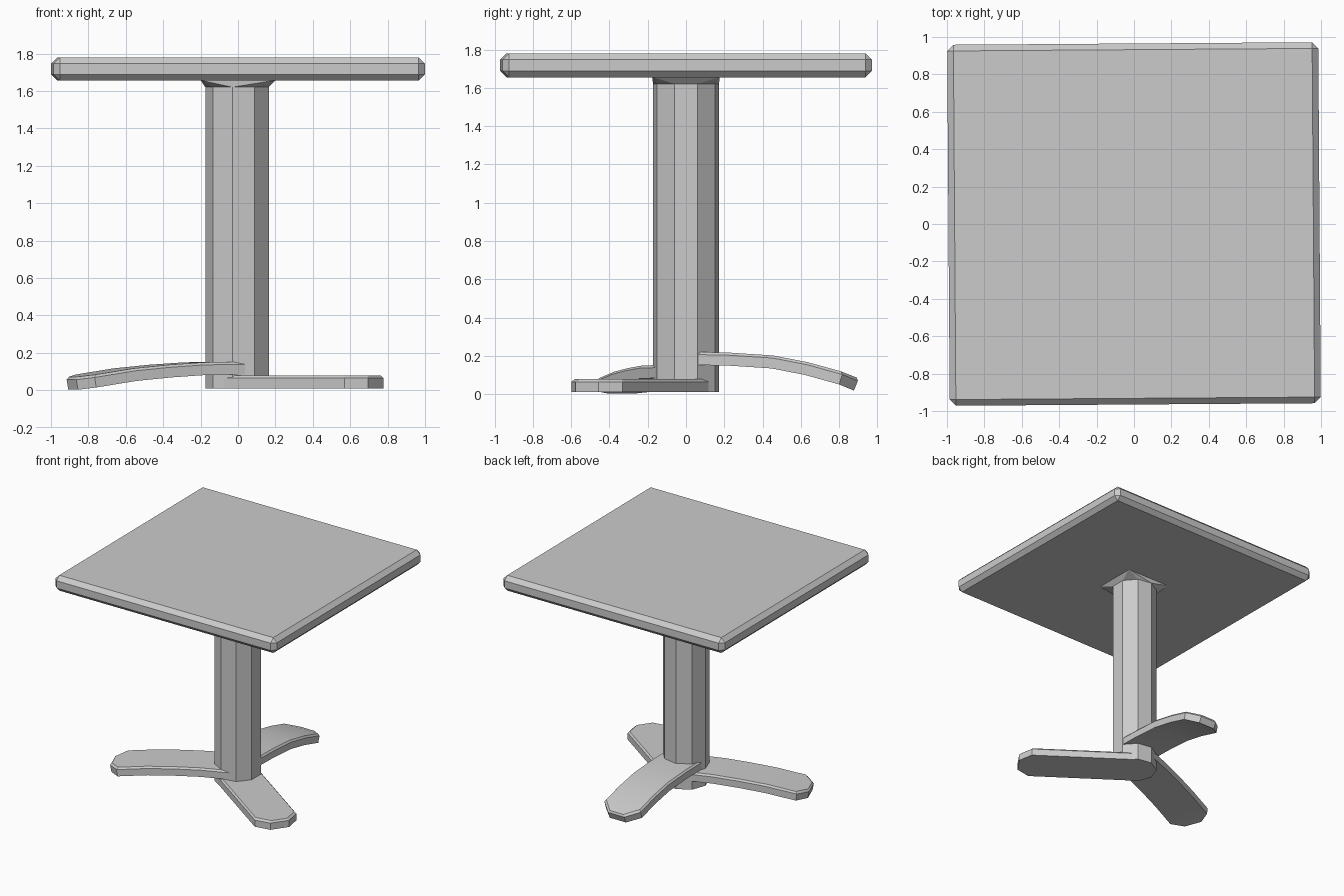
import bpy, bmesh, math
from mathutils import Matrix, Vector

if "Cube" in bpy.data.objects:
    bpy.data.objects.remove(bpy.data.objects["Cube"])


def make_object(name, bm):
    bmesh.ops.recalc_face_normals(bm, faces=bm.faces[:])
    mesh = bpy.data.meshes.new(name)
    bm.to_mesh(mesh)
    bm.free()
    ob = bpy.data.objects.new(name, mesh)
    bpy.context.collection.objects.link(ob)
    return ob


def ring_points(n, r, z, start):
    return [Vector((r * math.cos(start + i * math.tau / n),
                    r * math.sin(start + i * math.tau / n), z)) for i in range(n)]


# Tabletop: chamfered slab, turned very slightly
bm = bmesh.new()
bmesh.ops.create_cube(bm, size=1)
bmesh.ops.scale(bm, vec=(1.984, 1.93, 0.125), verts=bm.verts)
bmesh.ops.bevel(bm, geom=bm.edges[:], offset=0.033, segments=1,
                profile=0.5, affect='EDGES')
bmesh.ops.transform(bm, verts=bm.verts, matrix=Matrix.Translation((0, 0, 1.7175))
                    @ Matrix.Rotation(math.radians(0.4), 4, 'Z'))
make_object("tabletop", bm)

# Column: nine-sided post
bm = bmesh.new()
low = [bm.verts.new(p) for p in ring_points(9, 0.175, 0.01, math.pi)]
high = [bm.verts.new(p) for p in ring_points(9, 0.175, 1.62, math.pi)]
bm.faces.new(low)
bm.faces.new(high)
for i in range(9):
    j = (i + 1) % 9
    bm.faces.new((low[i], low[j], high[j], high[i]))
make_object("column", bm)

# Flare from the post to a square under the tabletop
bm = bmesh.new()
for p in ring_points(9, 0.175, 1.62, math.pi):
    bm.verts.new(p)
for x in (-0.2, 0.2):
    for y in (-0.176, 0.176):
        bm.verts.new((x, y, 1.657))
bmesh.ops.convex_hull(bm, input=bm.verts[:])
make_object("column_flare", bm)


# Feet: flat blades along a path of (distance, centre height), with chamfered tip
def make_foot(name, angle, path, thickness=0.068):
    bm = bmesh.new()
    rows = []
    last = len(path) - 1
    for i, (s, z) in enumerate(path):
        hw = 0.073 if i == last else 0.163
        a, b = path[max(i - 1, 0)], path[min(i + 1, last)]
        d = Vector((b[0] - a[0], 0, b[1] - a[1])).normalized()
        nrm = Vector((-d.z, 0, d.x)) * thickness / 2
        c = Vector((s, 0, z))
        # the upper rim is slightly eased
        eased = c + nrm - (d * 0.012 if i >= last - 1 else Vector())
        side = c + nrm * 0.6
        pts = [c - nrm + Vector((0, -hw, 0)), side + Vector((0, -hw, 0)),
               eased + Vector((0, -hw + 0.012, 0)), eased + Vector((0, hw - 0.012, 0)),
               side + Vector((0, hw, 0)), c - nrm + Vector((0, hw, 0))]
        rows.append([bm.verts.new(p) for p in pts])
    for r0, r1 in zip(rows, rows[1:]):
        for k in range(6):
            m = (k + 1) % 6
            bm.faces.new((r0[k], r0[m], r1[m], r1[k]))
    bm.faces.new(rows[0])
    t = rows[-1]
    bm.faces.new((t[0], t[1], t[4], t[5]))
    bm.faces.new((t[1], t[2], t[3], t[4]))
    bmesh.ops.rotate(bm, verts=bm.verts, matrix=Matrix.Rotation(math.radians(angle), 3, 'Z'))
    ob = make_object(name, bm)
    bpy.ops.object.select_all(action='DESELECT')
    ob.select_set(True)
    bpy.context.view_layer.objects.active = ob
    bpy.ops.object.shade_smooth_by_angle(angle=math.radians(30))


make_foot("right_foot", -35, [(0, 0.044), (0.81, 0.044), (0.9, 0.044)])
make_foot("left_foot", 201, [(0, 0.118), (0.25, 0.115), (0.45, 0.102), (0.65, 0.083),
                             (0.88, 0.048), (0.95, 0.036)])
make_foot("back_foot", 90, [(0, 0.187), (0.22, 0.183), (0.45, 0.168), (0.63, 0.133),
                            (0.81, 0.083), (0.89, 0.05)])
